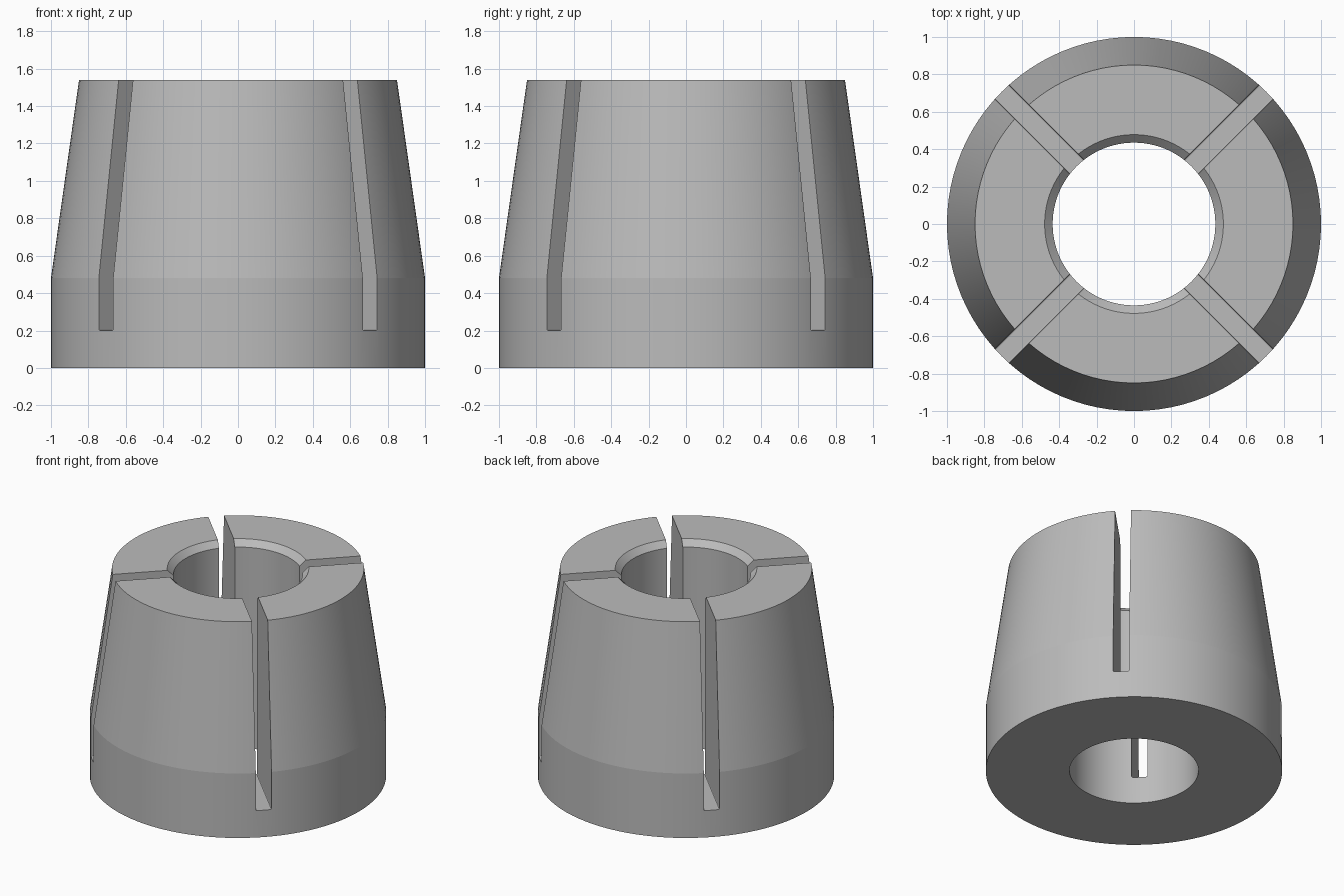
import bpy, bmesh
from math import pi, radians, sin, cos
from mathutils import Matrix

cube = bpy.data.objects.get("Cube")
if cube:
    bpy.data.objects.remove(cube, do_unlink=True)

SEGMENTS = 96
HEIGHT = 1.54
SLOT_WIDTH = 0.108
SLOT_FLOOR = 0.2

steel = bpy.data.materials.new("steel_grey")
steel.use_nodes = True
grey = (0.5, 0.5, 0.5, 1)
steel.diffuse_color = grey
steel.node_tree.nodes["Principled BSDF"].inputs["Base Color"].default_value = grey


def add_object(name, bm):
    bmesh.ops.recalc_face_normals(bm, faces=bm.faces)
    mesh = bpy.data.meshes.new(name)
    bm.to_mesh(mesh)
    bm.free()
    mesh.materials.append(steel)
    obj = bpy.data.objects.new(name, mesh)
    bpy.context.collection.objects.link(obj)
    return obj


def revolve(name, profile):
    """Turn a closed (radius, height) profile about the z axis."""
    bm = bmesh.new()
    rings = []
    for i in range(SEGMENTS):
        a = 2 * pi * i / SEGMENTS
        rings.append([bm.verts.new((r * cos(a), r * sin(a), z)) for r, z in profile])
    n = len(profile)
    for i, ring in enumerate(rings):
        after = rings[(i + 1) % SEGMENTS]
        for j in range(n):
            k = (j + 1) % n
            bm.faces.new((ring[j], after[j], after[k], ring[k]))
    return add_object(name, bm)


def slot_cutter(name, angle):
    """Long box with slightly rounded lower edges."""
    bm = bmesh.new()
    bmesh.ops.create_cube(bm, size=1)
    bm.transform(Matrix.Diagonal((3, SLOT_WIDTH, 2, 1)))
    low = [e for e in bm.edges
           if all(v.co.z < 0 for v in e.verts)
           and abs(e.verts[0].co.x - e.verts[1].co.x) > 1]
    bmesh.ops.bevel(bm, geom=low, offset=0.008, segments=2, affect='EDGES', profile=0.5)
    bm.transform(Matrix.Translation((0, 0, SLOT_FLOOR + 1)) @ Matrix.Rotation(angle, 4, 'Z'))
    cutter = add_object(name, bm)
    cutter.hide_render = True
    return cutter


# Tapered sleeve with a straight base, bore and chamfered mouth
collet = revolve("tapered_collet", [
    (0.435, 0), (1, 0), (1, 0.48), (0.85, HEIGHT),
    (0.478, HEIGHT), (0.435, HEIGHT - 0.043)])

# Two crossing cuts make the four diagonal slots
bpy.ops.object.select_all(action='DESELECT')
bpy.context.view_layer.objects.active = collet
collet.select_set(True)
for side in (1, -1):
    cutter = slot_cutter("slot_cutter", side * radians(45))
    cut = collet.modifiers.new("slot", 'BOOLEAN')
    cut.operation = 'DIFFERENCE'
    cut.solver = 'EXACT'
    cut.object = cutter
    bpy.ops.object.modifier_apply(modifier=cut.name)
    bpy.data.objects.remove(cutter, do_unlink=True)

bpy.ops.object.shade_smooth_by_angle(angle=radians(6))
